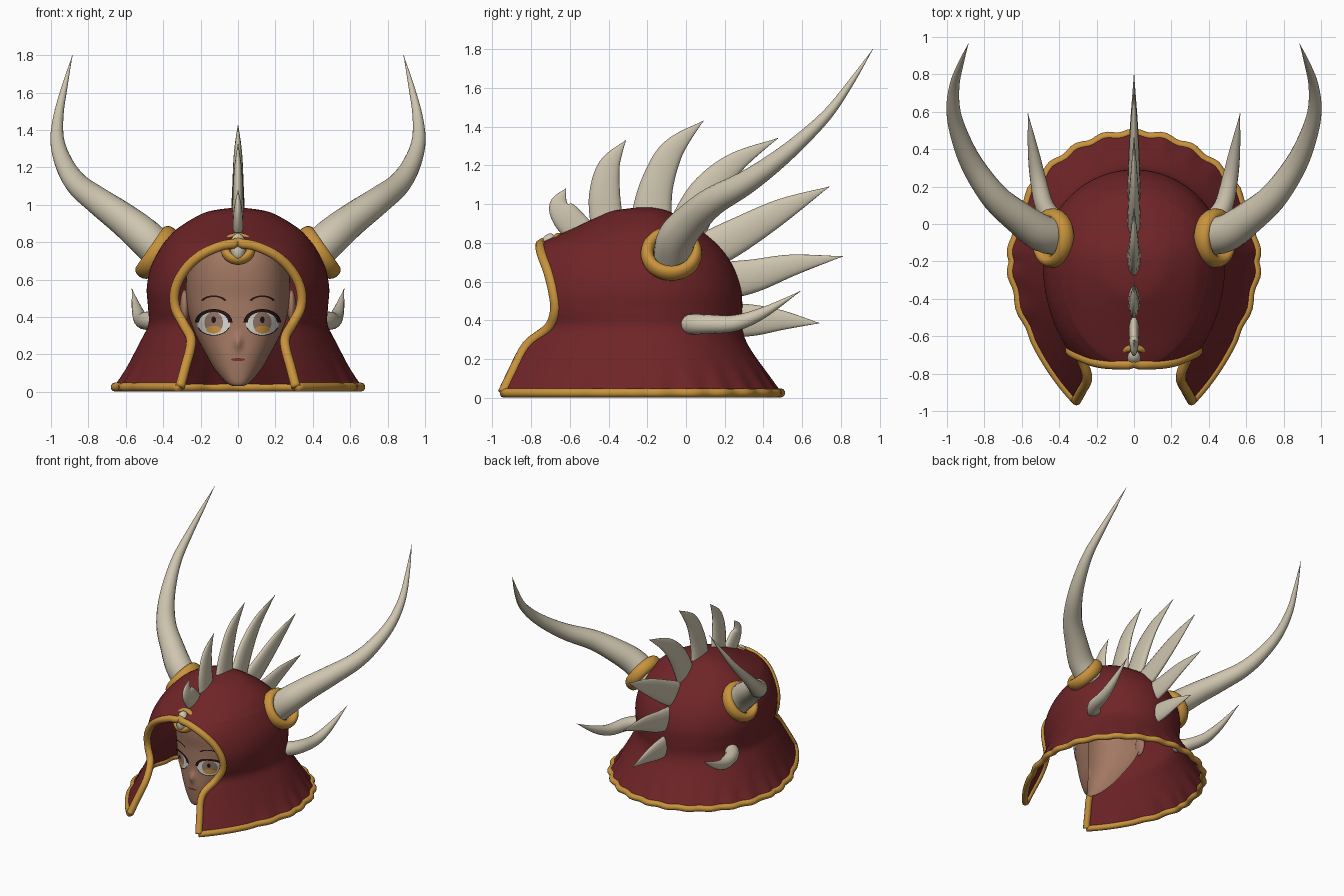
import bpy, bmesh, math
from mathutils import Vector, Matrix

cube = bpy.data.objects.get("Cube")
if cube:
    bpy.data.objects.remove(cube, do_unlink=True)


def material(name, r, g, b):
    m = bpy.data.materials.new(name)
    m.use_nodes = True
    m.diffuse_color = (r, g, b, 1)
    m.node_tree.nodes["Principled BSDF"].inputs["Base Color"].default_value = (r, g, b, 1)
    m.node_tree.nodes["Principled BSDF"].inputs["Roughness"].default_value = 0.7
    return m


RED = material("dark red", .16, .018, .021)
GOLD = material("gold", .58, .29, .045)
IVORY = material("ivory", .62, .56, .43)
SKIN = material("skin", .37, .19, .125)
DARK = material("lash brown", .02, .007, .006)
WHITE = material("eye white", .72, .7, .66)
IRIS = material("iris brown", .32, .2, .15)
AMBER = material("iris amber", .65, .32, .06)
LIP = material("lip red", .2, .03, .03)


def finish(name, bm, mat):
    bmesh.ops.remove_doubles(bm, verts=bm.verts, dist=1e-5)
    bmesh.ops.recalc_face_normals(bm, faces=bm.faces)
    mesh = bpy.data.meshes.new(name)
    bm.to_mesh(mesh)
    bm.free()
    mesh.materials.append(mat)
    mesh.shade_smooth()
    ob = bpy.data.objects.new(name, mesh)
    bpy.context.collection.objects.link(ob)
    return ob


def grid(name, rows, mat, wrap=False, caps=False):
    """Skin a list of equally long point rows."""
    bm = bmesh.new()
    vs = [[bm.verts.new(p) for p in row] for row in rows]
    n = len(rows[0])
    for a, b in zip(vs, vs[1:]):
        for i in range(n if wrap else n - 1):
            j = (i + 1) % n
            bm.faces.new((a[i], a[j], b[j], b[i]))
    if caps:
        bm.faces.new(vs[0])
        bm.faces.new(vs[-1])
    return finish(name, bm, mat)


def smooth(pts, n):
    """Catmull-Rom through tuples of any length."""
    out = []
    for i in range(len(pts) - 1):
        a, b, c, d = (pts[max(0, min(len(pts) - 1, i + k))] for k in (-1, 0, 1, 2))
        for s in range(n):
            t = s / n
            out.append(tuple(q + .5 * t * (r - p + t * (2 * p - 5 * q + 4 * r - s4 + t * (3 * (q - r) + s4 - p)))
                             for p, q, r, s4 in zip(a, b, c, d)))
    return out + [pts[-1]]


def tube(name, pts, mat, ref, flat=1.0, sides=16):
    """Sweep a round or flattened section along (x, y, z, radius) points."""
    rows = []
    ref = Vector(ref)
    for i, p in enumerate(pts):
        t = (Vector(pts[min(i + 1, len(pts) - 1)][:3]) - Vector(pts[max(i - 1, 0)][:3])).normalized()
        n1 = (ref - t * ref.dot(t)).normalized()
        n2 = t.cross(n1)
        r = max(p[3], .0015)
        angles = [2 * math.pi * k / sides for k in range(sides)]
        rows.append([Vector(p[:3]) + n1 * (r * flat * math.cos(a)) + n2 * (r * math.sin(a)) for a in angles])
    return grid(name, rows, mat, wrap=True, caps=True)


def torus(name, centre, axis, major, minor, mat):
    rot = Vector((0, 0, 1)).rotation_difference(Vector(axis)).to_matrix()
    rows = []
    for i in range(41):
        a = 2 * math.pi * i / 40
        rows.append([Vector(centre) + rot @ Vector(((major + minor * math.cos(b)) * math.cos(a),
                     (major + minor * math.cos(b)) * math.sin(a), 1.4 * minor * math.sin(b)))
                     for b in [2 * math.pi * k / 14 for k in range(14)]])
    return grid(name, rows, mat, wrap=True)


def ball(name, centre, size, mat, tilt=0):
    bm = bmesh.new()
    m = Matrix.Translation(centre) @ Matrix.Rotation(tilt, 4, 'X') @ Matrix.Diagonal((*size, 1))
    bmesh.ops.create_uvsphere(bm, u_segments=24, v_segments=16, radius=1, matrix=m)
    return finish(name, bm, mat)


# Helmet shell: height, half width, back y, opening edge x, opening edge y, section power
CY = -.2
SHELL = smooth([
    (.025, .655, .48, .31, -.945, 1.6), (.12, .595, .415, .285, -.90, 1.65), (.27, .515, .315, .25, -.82, 1.75),
    (.36, .473, .285, .29, -.71, 1.9), (.45, .475, .285, .335, -.675, 2), (.55, .482, .28, .335, -.685, 2),
    (.65, .465, .25, .285, -.71, 2), (.73, .43, .205, .2, -.74, 2), (.78, .40, .165, .09, -.75, 2),
    (.80, .385, .145, 0, -.735, 2), (.86, .33, .07, 0, -.6, 2), (.92, .24, -.02, 0, -.47, 2),
    (.96, .15, -.1, 0, -.37, 2), (.98, .01, -.19, 0, -.21, 2)], 5)


def shell_row(row, n=120):
    z, w, yb, xe, ye, p = row
    xe = max(xe, 0)
    front = (CY - ye) / (1 - (xe / w) ** p) ** (1 / p)
    start = math.asin((xe / w) ** (p / 2))
    out = []
    for i in range(n + 1):
        t = start + (2 * math.pi - 2 * start) * i / n
        s, c = math.sin(t), math.cos(t)
        e = 2 / p if c > 0 else 2 / (p + (2 - p) * min(1, -3 * c))
        wave = 1 + .014 * max(0, 1 - z / .2) * math.cos(26 * t) * (c < .5)
        x = w * math.copysign(abs(s) ** e, s) * wave
        y = CY - (front if c > 0 else yb - CY) * math.copysign(abs(c) ** e, c) * wave
        out.append((x, y, z))
    return out


rows = [shell_row(r) for r in SHELL]
shell = grid("helmet_shell", rows, RED)
solid = shell.modifiers.new("thickness", 'SOLIDIFY')
solid.thickness = .012
solid.offset = 0

# Gold edging around the hem and the face opening
tube("hem_trim", [(*p, .024) for p in rows[0]], GOLD, (0, 0, 1), sides=10)
edge = [r[0] for r in rows if r[0][2] < .8001]
loop = edge + [(-x, y, z) for x, y, z in reversed(edge[:-1])]
tube("opening_trim", [(*p, .027) for p in loop], GOLD, (0, 1, 0), sides=10)

# Brow ornament
torus("brow_setting", (0, -.685, .765), (0, -.85, .5), .07, .024, GOLD)
ball("brow_setting_back", (0, -.675, .76), (.075, .03, .08), GOLD, -.5)
ball("brow_gem", (0, -.715, .775), (.042, .045, .075), IVORY, -.3)

# Flattened crest spikes: points of (y, z, radius) in the middle plane
CREST = [
    [(-.53, .84, .075), (-.615, .93, .075), (-.655, 1.0, .05), (-.62, 1.08, 0)],
    [(-.41, .91, .085), (-.42, 1.05, .08), (-.395, 1.2, .055), (-.31, 1.33, 0)],
    [(-.18, .93, .105), (-.15, 1.1, .085), (-.07, 1.28, .06), (.09, 1.43, 0)],
    [(0, .86, .1), (.1, 1.05, .09), (.25, 1.21, .055), (.475, 1.34, 0)],
    [(.1, .75, .1), (.27, .84, .09), (.5, .97, .06), (.74, 1.09, 0)],
    [(.18, .6, .1), (.35, .63, .085), (.55, .685, .055), (.81, .73, 0)],
    [(.2, .4, .09), (.35, .4, .08), (.5, .4, .05), (.69, .385, 0)]]
for i, spike in enumerate(CREST):
    tube(f"crest_spike_{i + 1}", smooth([(0, *p) for p in spike], 6), IVORY, (1, 0, 0), flat=.36)

# Great horns, their collars and the small side horns
HORN = [(.37, -.07, .70, .1), (.49, -.05, .82, .1), (.61, .03, .92, .088), (.74, .14, 1.015, .075),
        (.855, .3, 1.105, .062), (.925, .45, 1.21, .05), (.965, .6, 1.335, .038),
        (.96, .74, 1.475, .027), (.925, .86, 1.64, .015), (.885, .965, 1.8, 0)]
SPUR = [(.40, -.005, .385, .03), (.425, .02, .38, .052), (.48, .1, .38, .05), (.515, .25, .385, .042),
        (.54, .4, .44, .028), (.567, .59, .55, 0)]


def face_section(z):
    for a, b in zip(FACE, FACE[1:]):
        if z <= b[0]:
            t = (z - a[0]) / (b[0] - a[0])
            return [p + (q - p) * t for p, q in zip(a, b)]
    return FACE[-1]


def face_y(x, z):
    _, w, yf, yb = face_section(z)
    depth = max(0, 1 - min(1, abs(x) / w) ** 2.4) ** (1 / 2.4)
    nose = .028 * math.exp(-(x / .022) ** 2 - ((z - .265) / .035) ** 2)
    return yb - (yb - yf) * depth - nose


# Face mask: height, half width, front y, back y
FACE = smooth([(.03, .025, -.555, -.53), (.05, .065, -.57, -.48), (.12, .125, -.58, -.40), (.2, .172, -.585, -.34),
               (.3, .225, -.58, -.28), (.4, .262, -.58, -.25), (.5, .277, -.58, -.24), (.6, .277, -.59, -.24),
               (.7, .262, -.585, -.25), (.78, .235, -.555, -.27), (.84, .19, -.48, -.3)], 5)
mask = []
for z, w, yf, yb in FACE:
    xs = [w * math.sin(math.pi * (i / 64 - .5)) for i in range(65)]
    mask.append([(x, face_y(x, z), z) for x in xs])
grid("face", mask, SKIN)


def decal(name, mat, shape, lift, nu=28, nv=4):
    """Thin sheet laid on the face; shape maps (u, v) to x and z."""
    pts = [[shape(u / nu, v / nv) for u in range(nu + 1)] for v in range(nv + 1)]
    return grid(name, [[(x, face_y(x, z) - lift, z) for x, z in row] for row in pts], mat)


def ring(cx, cz, a, b, start=0, end=360, inner=0):
    def shape(u, v):
        ang = math.radians(start + (end - start) * u)
        k = inner + (1 - inner) * v
        return cx + a * k * math.cos(ang), cz + b * k * math.sin(ang)
    return shape


for side, word in ((1, "left"), (-1, "right")):
    def put(path):
        return [(side * p[0], *p[1:]) for p in path]
    tube(f"{word}_horn", smooth(put(HORN), 5), IVORY, (1, 0, 0), sides=20)
    torus(f"{word}_horn_collar", (side * .435, -.075, .745), (side * .82, 0, .57), .125, .034, GOLD)
    tube(f"{word}_side_horn", smooth(put(SPUR), 5), IVORY, (1, 0, 0))
    ball(f"{word}_ear", (side * .285, -.27, .46), (.025, .05, .085), SKIN)
    # Painted eye
    ex = side * .13
    decal(f"{word}_eye_white", WHITE, ring(ex, .365, .088, .062), .004)
    decal(f"{word}_iris", IRIS, ring(ex, .37, .05, .058), .006)
    decal(f"{word}_iris_glow", AMBER, ring(ex, .333, .04, .02), .0075)
    decal(f"{word}_pupil", DARK, ring(ex, .385, .012, .018), .0085)
    decal(f"{word}_upper_lash", DARK, ring(ex, .37, .1, .072, 0, 180, .78), .009)
    decal(f"{word}_lower_lash", DARK, ring(ex, .365, .09, .065, 200, 340, .94), .009)
    decal(f"{word}_eyebrow", DARK, ring(ex, .47, .075, .045, 25, 155, .82), .006)

decal("mouth", LIP, ring(0, .172, .038, .008), .004)
